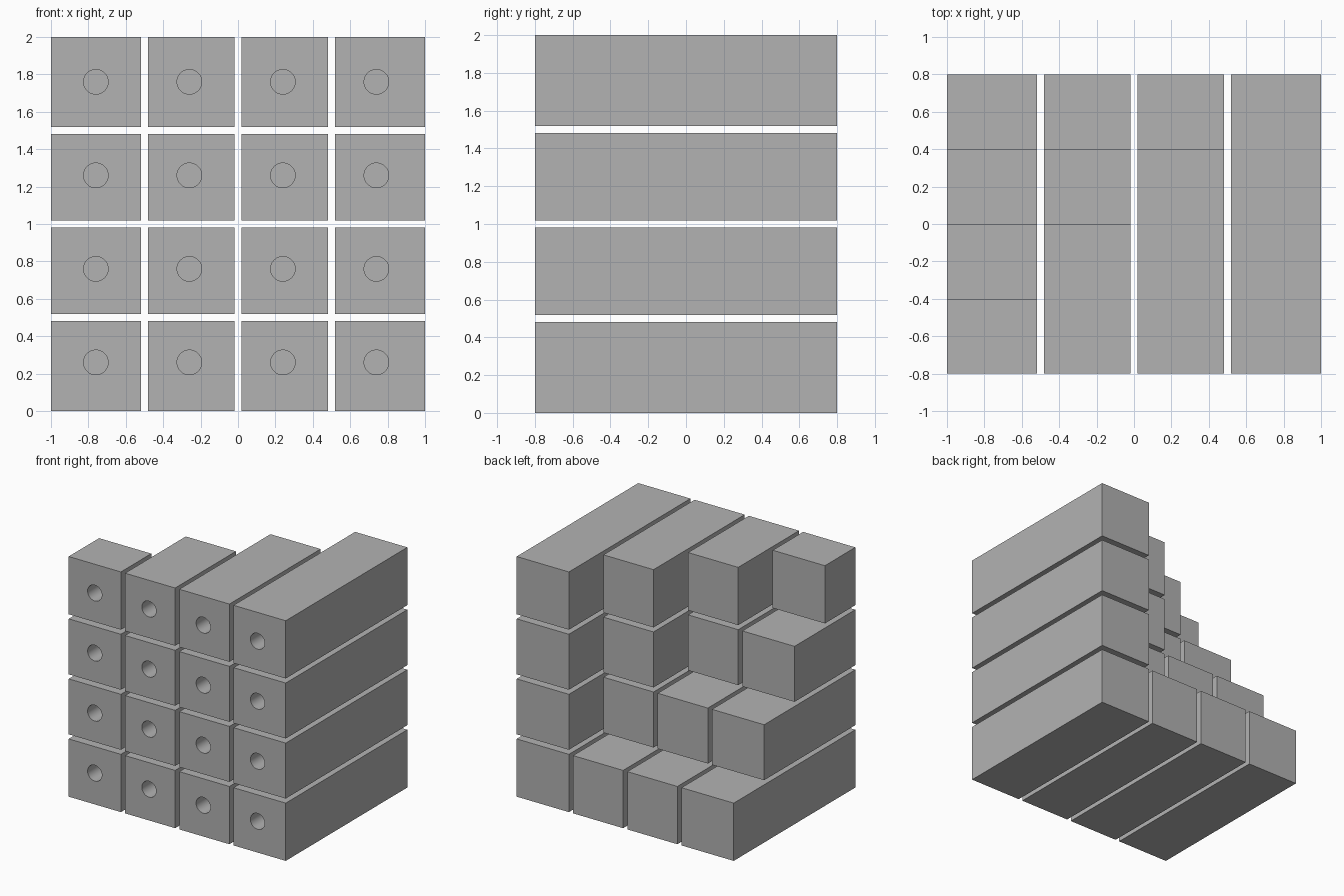
import bpy, bmesh
from math import pi
from mathutils import Matrix, Vector

if "Cube" in bpy.data.objects:
    bpy.data.objects.remove(bpy.data.objects["Cube"])

N = 4              # blocks per side of the grid
PITCH = 0.5        # grid spacing
HALF_GAP = 0.019   # half of the slot between neighbouring blocks
FRONT = -0.8       # y of the shared front plane
STEP = 0.4         # length increment of the staircase
HOLE_R, HOLE_DEPTH = 0.066, 0.25

grey = bpy.data.materials.new("plain grey")
grey.diffuse_color = (0.448, 0.448, 0.448, 1)
grey.use_nodes = True
grey.node_tree.nodes["Principled BSDF"].inputs["Base Color"].default_value = grey.diffuse_color


def make_object(name, bm):
    mesh = bpy.data.meshes.new(name)
    bm.to_mesh(mesh)
    bm.free()
    mesh.materials.append(grey)
    obj = bpy.data.objects.new(name, mesh)
    bpy.context.collection.objects.link(obj)
    return obj


def span(i):
    """Extent of grid cell i: gaps only between blocks, none at the outside."""
    lo = i * PITCH + (HALF_GAP if i > 0 else 0)
    hi = (i + 1) * PITCH - (HALF_GAP if i < N - 1 else 0)
    return lo, hi


def hole_cutter(name, x, z):
    """Smooth round plug reaching HOLE_DEPTH behind the front plane."""
    bm = bmesh.new()
    place = Matrix.Translation((x, FRONT, z)) @ Matrix.Rotation(pi / 2, 4, 'X')
    bmesh.ops.create_cone(bm, cap_ends=True, segments=32, radius1=HOLE_R,
                          radius2=HOLE_R, depth=2 * HOLE_DEPTH, matrix=place)
    for f in bm.faces:
        f.smooth = len(f.verts) == 4
    obj = make_object(name, bm)
    obj.hide_render = True
    obj.hide_viewport = True
    return obj


def block(name, col, row):
    """Square bar from the front plane, longer to the right and to the bottom."""
    (x0, x1), (z0, z1) = span(col), span(row)
    length = STEP * max(col + 1, N - row)
    lo = Vector((x0 - 1, FRONT, z0))
    hi = Vector((x1 - 1, FRONT + length, z1))
    bm = bmesh.new()
    place = Matrix.Translation((lo + hi) / 2) @ Matrix.Diagonal((*(hi - lo), 1))
    bmesh.ops.create_cube(bm, size=1, matrix=place)
    return make_object(name, bm)


# Grid of bars, each with one blind hole in its front face
for row in range(N):
    for col in range(N):
        tag = f"row_{row + 1}_column_{col + 1}"
        bar = block("block_" + tag, col, row)
        cutter = hole_cutter("hole_cutter_" + tag,
                             -0.76 + col * PITCH, 0.26 + row * PITCH)
        cut = bar.modifiers.new("front hole", 'BOOLEAN')
        cut.operation = 'DIFFERENCE'
        cut.solver = 'EXACT'
        cut.object = cutter
